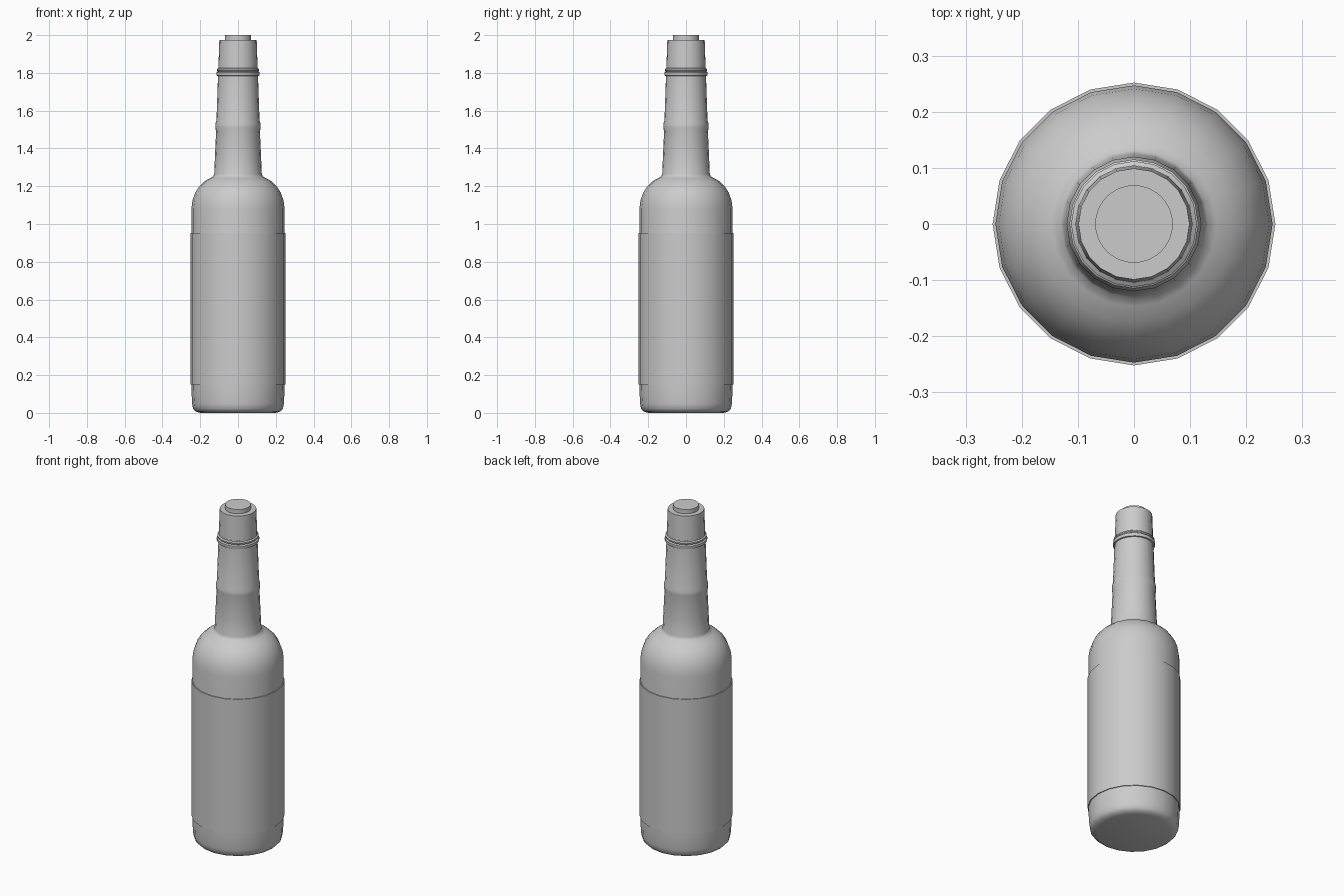
import bpy, bmesh, math

if "Cube" in bpy.data.objects:
    bpy.data.objects.remove(bpy.data.objects["Cube"])

SIDES = 20


def lathe(name, profile, sides=SIDES, angle=35):
    """Revolve (radius, z) points about z; a zero radius closes the end."""
    bm = bmesh.new()
    rings = []
    for r, z in profile:
        if r == 0:
            rings.append([bm.verts.new((0, 0, z))] * sides)
        else:
            rings.append([bm.verts.new((r * math.cos(2 * math.pi * i / sides),
                                        r * math.sin(2 * math.pi * i / sides), z))
                          for i in range(sides)])
    for a, b in zip(rings, rings[1:]):
        for i in range(sides):
            j = (i + 1) % sides
            quad = [a[i], a[j], b[j], b[i]]
            bm.faces.new(list(dict.fromkeys(quad)))
    bmesh.ops.recalc_face_normals(bm, faces=bm.faces)
    mesh = bpy.data.meshes.new(name)
    bm.to_mesh(mesh)
    bm.free()
    obj = bpy.data.objects.new(name, mesh)
    bpy.context.collection.objects.link(obj)
    bpy.ops.object.select_all(action='DESELECT')
    obj.select_set(True)
    bpy.context.view_layer.objects.active = obj
    bpy.ops.object.shade_smooth_by_angle(angle=math.radians(angle))
    return obj


# Glass: base, straight body, rounded shoulder, tapering neck with a soft bulge
lathe("bottle_glass", [
    (0, 0), (0.20, 0), (0.225, 0.008), (0.238, 0.022), (0.243, 0.05),
    (0.247, 0.13), (0.247, 1.08), (0.241, 1.125), (0.227, 1.165),
    (0.205, 1.20), (0.175, 1.228), (0.147, 1.243), (0.131, 1.252),
    (0.126, 1.265), (0.122, 1.36), (0.116, 1.49), (0.120, 1.51),
    (0.120, 1.53), (0.114, 1.55), (0.106, 1.78), (0.104, 1.83), (0, 1.83),
], angle=50)

# Body label: thin sleeve just proud of the glass
lathe("body_label", [
    (0.247, 0.15), (0.252, 0.15), (0.252, 0.953), (0.247, 0.953)])

# Two rings below the cap
lathe("neck_collar", [
    (0.104, 1.783), (0.113, 1.785), (0.115, 1.792), (0.115, 1.803),
    (0.108, 1.808), (0.112, 1.813), (0.112, 1.820), (0.103, 1.826)])

# Cap with a raised disc on top
lathe("cap", [(0.104, 1.82), (0.099, 1.975), (0, 1.975)])
lathe("cap_disc", [(0.069, 1.97), (0.069, 2.0), (0, 2.0)], sides=40)
